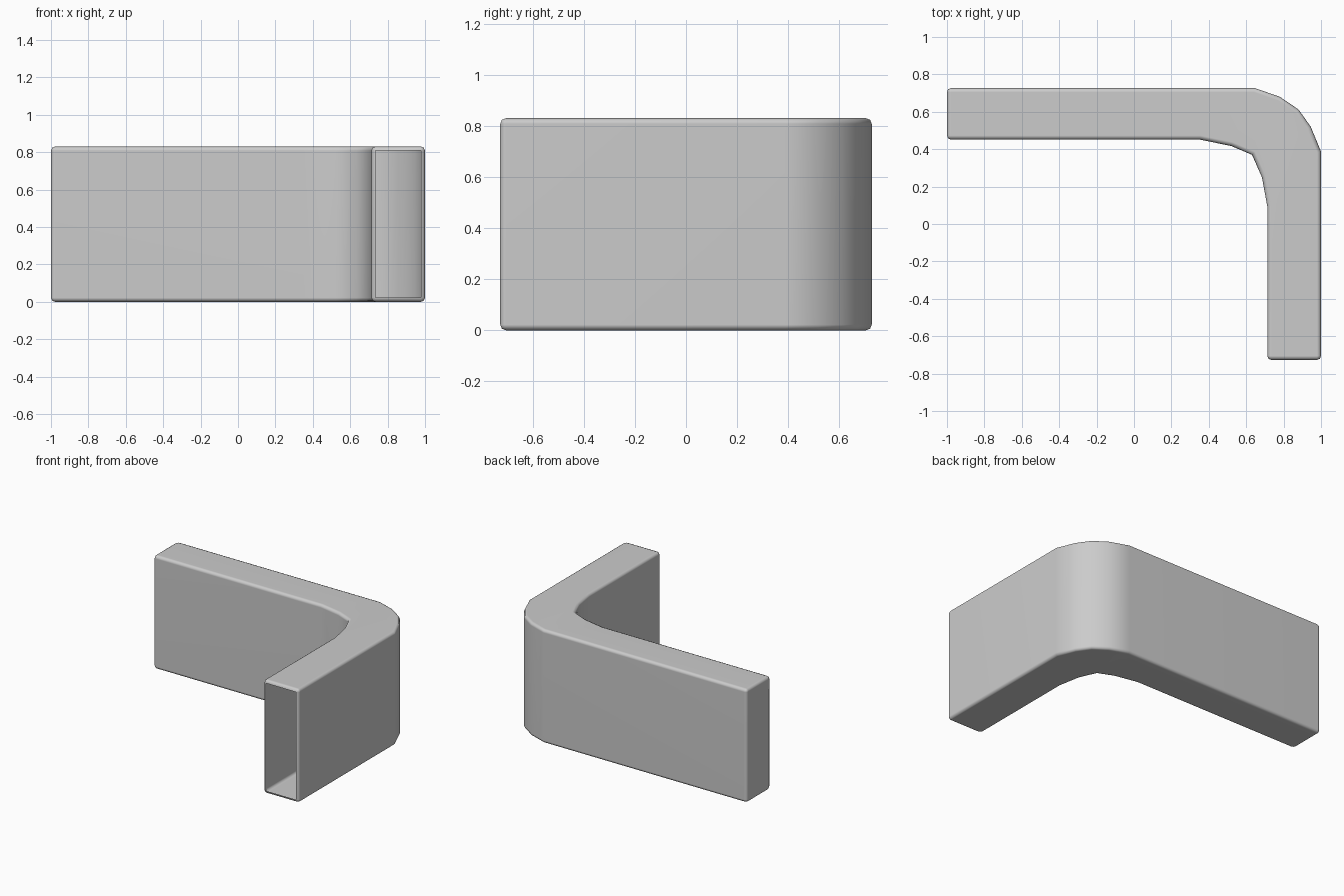
import bpy, bmesh, math

if "Cube" in bpy.data.objects:
    bpy.data.objects.remove(bpy.data.objects["Cube"])

HEIGHT = 0.83
BEVEL = 0.022

# Plan outline of the bent box: outer bend, then inner bend
outer = [(-1, 0.727), (0.645, 0.727), (0.78, 0.68), (0.88, 0.612),
         (0.945, 0.52), (1, 0.387), (1, -0.727)]
inner = [(0.713, -0.727), (0.713, 0.093), (0.684, 0.25), (0.631, 0.37),
         (0.52, 0.417), (0.353, 0.451), (-1, 0.451)]

bm = bmesh.new()
base = bm.faces.new([bm.verts.new((x, y, 0)) for x, y in outer + inner])
top = bmesh.ops.extrude_face_region(bm, geom=[base], use_keep_orig=True)["geom"]
bmesh.ops.translate(bm, vec=(0, 0, HEIGHT),
                    verts=[g for g in top if isinstance(g, bmesh.types.BMVert)])
bmesh.ops.recalc_face_normals(bm, faces=bm.faces)

# Soften the rims and the four end corners, leaving the bend facets alone
sharp = [e for e in bm.edges if e.calc_face_angle(0) > math.radians(60)]
bmesh.ops.bevel(bm, geom=sharp, offset=BEVEL, segments=2, profile=0.5,
                affect='EDGES', clamp_overlap=True)

# Open the front end
bm.normal_update()
end = [f for f in bm.faces
       if f.normal.y < -0.99 and f.calc_center_median().y < -0.72]
bmesh.ops.delete(bm, geom=end, context='FACES')

mesh = bpy.data.meshes.new("corner_base")
bm.to_mesh(mesh)
bm.free()
obj = bpy.data.objects.new("corner_base", mesh)
bpy.context.collection.objects.link(obj)

# Smooth bend and rounded edges
bpy.context.view_layer.objects.active = obj
obj.select_set(True)
bpy.ops.object.shade_smooth_by_angle(angle=math.radians(50))
mod = obj.modifiers.new("face_weighting", 'WEIGHTED_NORMAL')
mod.keep_sharp = True
